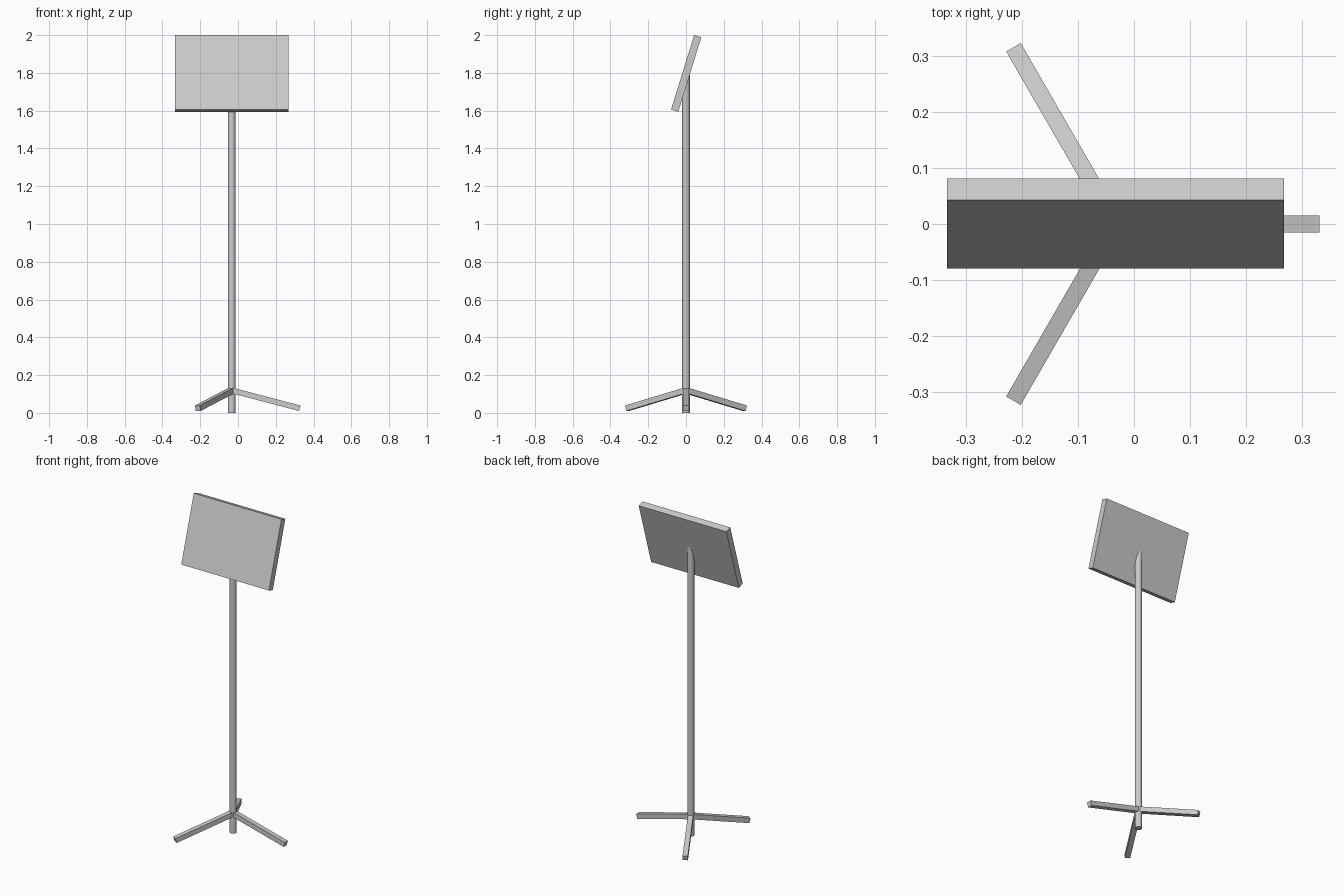
import bpy
from math import cos, sin, tau, radians
from mathutils import Matrix, Vector

cube = bpy.data.objects.get("Cube")
if cube:
    bpy.data.objects.remove(cube, do_unlink=True)

# Single light grey finish
grey = bpy.data.materials.new("light_grey")
grey.use_nodes = True
colour = (0.6, 0.6, 0.6, 1)
grey.diffuse_color = colour
grey.node_tree.nodes["Principled BSDF"].inputs["Base Color"].default_value = colour

POST_X = -0.033


def finish(name):
    obj = bpy.context.object
    obj.name = name
    obj.data.materials.append(grey)
    return obj


def box(name, size, matrix):
    bpy.ops.mesh.primitive_cube_add(size=1)
    obj = finish(name)
    obj.data.transform(matrix @ Matrix.Diagonal((*size, 1)))
    return obj


# Upright post
post_top = 1.79
bpy.ops.mesh.primitive_cylinder_add(vertices=16, radius=0.02, depth=post_top,
                                    location=(POST_X, 0, post_top / 2))
finish("post")
bpy.ops.object.shade_smooth_by_angle(angle=radians(30))

# Tilted desk panel, leaning back
box("desk_panel", (0.6, 0.04, 0.413),
    Matrix.Translation((POST_X, 0.001, 1.797)) @ Matrix.Rotation(-0.3, 4, "X"))

# Three square legs sloping down from the post
length = 0.372
hub = Matrix.Translation((POST_X, 0, 0.119))
for i, name in enumerate(("left_leg", "back_right_leg", "front_right_leg")):
    turn = Matrix.Rotation(i * tau / 3, 4, "Z") @ Matrix.Rotation(radians(14.7), 4, "Y")
    box(name, (length, 0.03, 0.03),
        hub @ turn @ Matrix.Translation((length / 2, 0, 0)))
